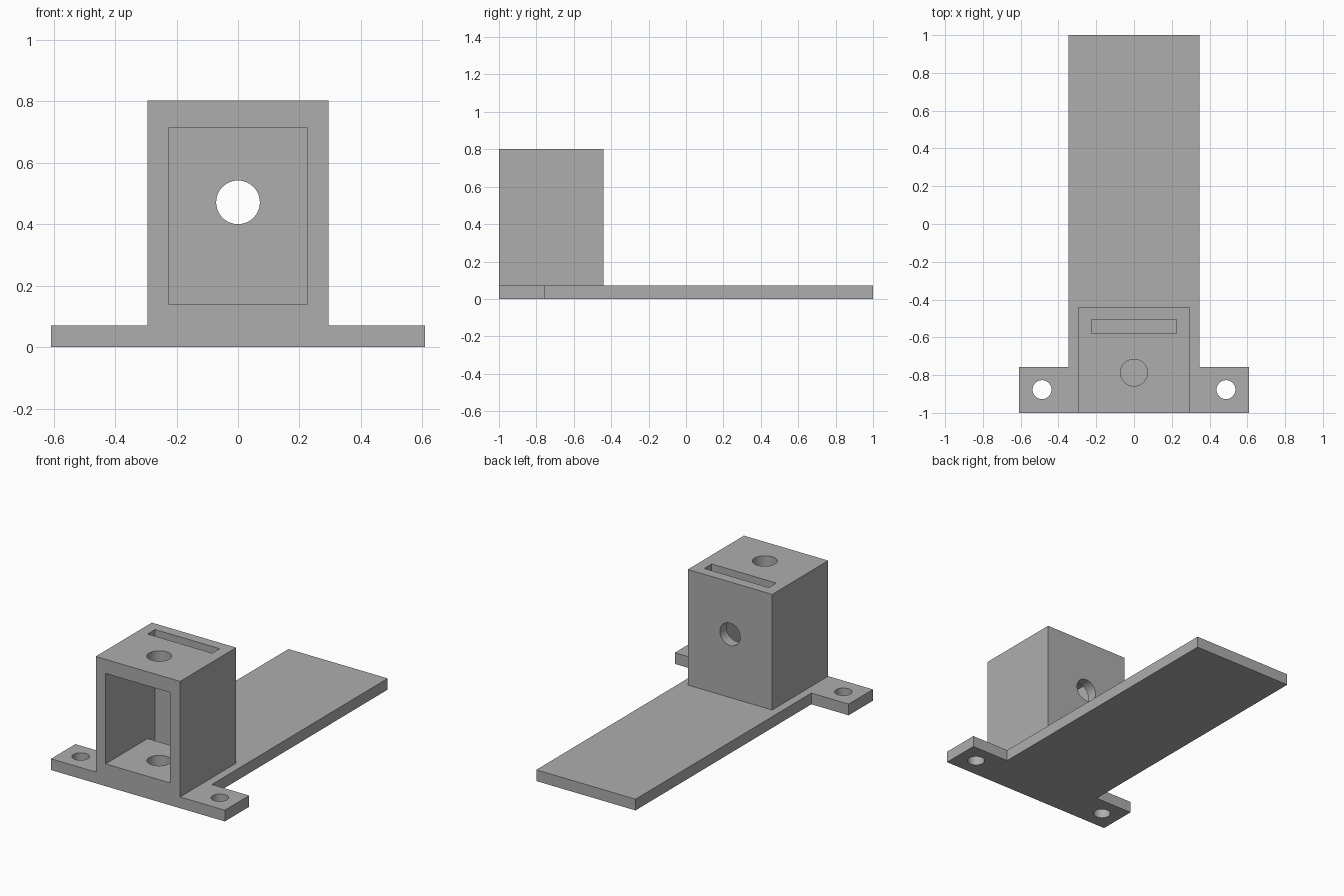
import bpy
import bmesh
from math import radians
from mathutils import Matrix, Vector

if "Cube" in bpy.data.objects:
    bpy.data.objects.remove(bpy.data.objects["Cube"], do_unlink=True)

grey = bpy.data.materials.new("plain grey")
grey.use_nodes = True
colour = (0.42, 0.42, 0.42, 1)
grey.diffuse_color = colour
grey.node_tree.nodes["Principled BSDF"].inputs["Base Color"].default_value = colour


def add_object(name, bm):
    bmesh.ops.recalc_face_normals(bm, faces=bm.faces)
    mesh = bpy.data.meshes.new(name)
    bm.to_mesh(mesh)
    bm.free()
    mesh.materials.append(grey)
    obj = bpy.data.objects.new(name, mesh)
    bpy.context.collection.objects.link(obj)
    return obj


def block(name, low, high):
    low, high = Vector(low), Vector(high)
    bm = bmesh.new()
    place = Matrix.Translation((low + high) / 2) @ Matrix.Diagonal((*(high - low), 1))
    bmesh.ops.create_cube(bm, size=1, matrix=place)
    return add_object(name, bm)


def rod(name, start, end, radius):
    start, end = Vector(start), Vector(end)
    axis = end - start
    turn = axis.to_track_quat('Z', 'Y').to_matrix().to_4x4()
    bm = bmesh.new()
    bmesh.ops.create_cone(bm, cap_ends=True, segments=64, radius1=radius, radius2=radius,
                          depth=axis.length, matrix=Matrix.Translation((start + end) / 2) @ turn)
    return add_object(name, bm)


def combine(target, tool, operation):
    tool.hide_render = True
    mod = target.modifiers.new(tool.name, 'BOOLEAN')
    mod.operation = operation
    mod.solver = 'EXACT'
    mod.object = tool
    bpy.context.view_layer.objects.active = target
    bpy.ops.object.modifier_apply(modifier=mod.name)
    bpy.data.objects.remove(tool, do_unlink=True)


# T-shaped base plate with mounting ears
plate = 0.071
half = [(0.608, -1), (0.608, -0.757), (0.347, -0.757), (0.347, 1)]
outline = half + [(-x, y) for x, y in reversed(half)]
bm = bmesh.new()
face = bm.faces.new([bm.verts.new((x, y, 0)) for x, y in outline])
top = bmesh.ops.extrude_face_region(bm, geom=[face])["geom"]
bmesh.ops.translate(bm, vec=(0, 0, plate),
                    verts=[v for v in top if isinstance(v, bmesh.types.BMVert)])
bracket = add_object("mounting_bracket", bm)

# Box housing, open at the front
combine(bracket, block("housing", (-0.295, -1, plate), (0.295, -0.44, 0.802)), 'UNION')

# Cavity, slot, and round openings
cutters = [
    block("cavity", (-0.226, -1.1, 0.141), (0.226, -0.506, 0.713)),
    block("slot", (-0.226, -0.58, plate), (0.226, -0.506, 0.9)),
    rod("top_hole", (0, -0.787, plate), (0, -0.787, 0.9), 0.071),
    rod("back_hole", (0, -0.7, 0.471), (0, -0.3, 0.471), 0.071),
]
for name, side in (("left_ear_hole", 1), ("right_ear_hole", -1)):
    x = side * 0.487
    cutters.append(rod(name, (x, -0.877, -0.1), (x, -0.877, 0.2), 0.05))
for cutter in cutters:
    combine(bracket, cutter, 'DIFFERENCE')

# Smooth hole walls with sharp edges elsewhere
bpy.ops.object.select_all(action='DESELECT')
bracket.select_set(True)
bpy.context.view_layer.objects.active = bracket
bpy.ops.object.shade_smooth_by_angle(angle=radians(30))
